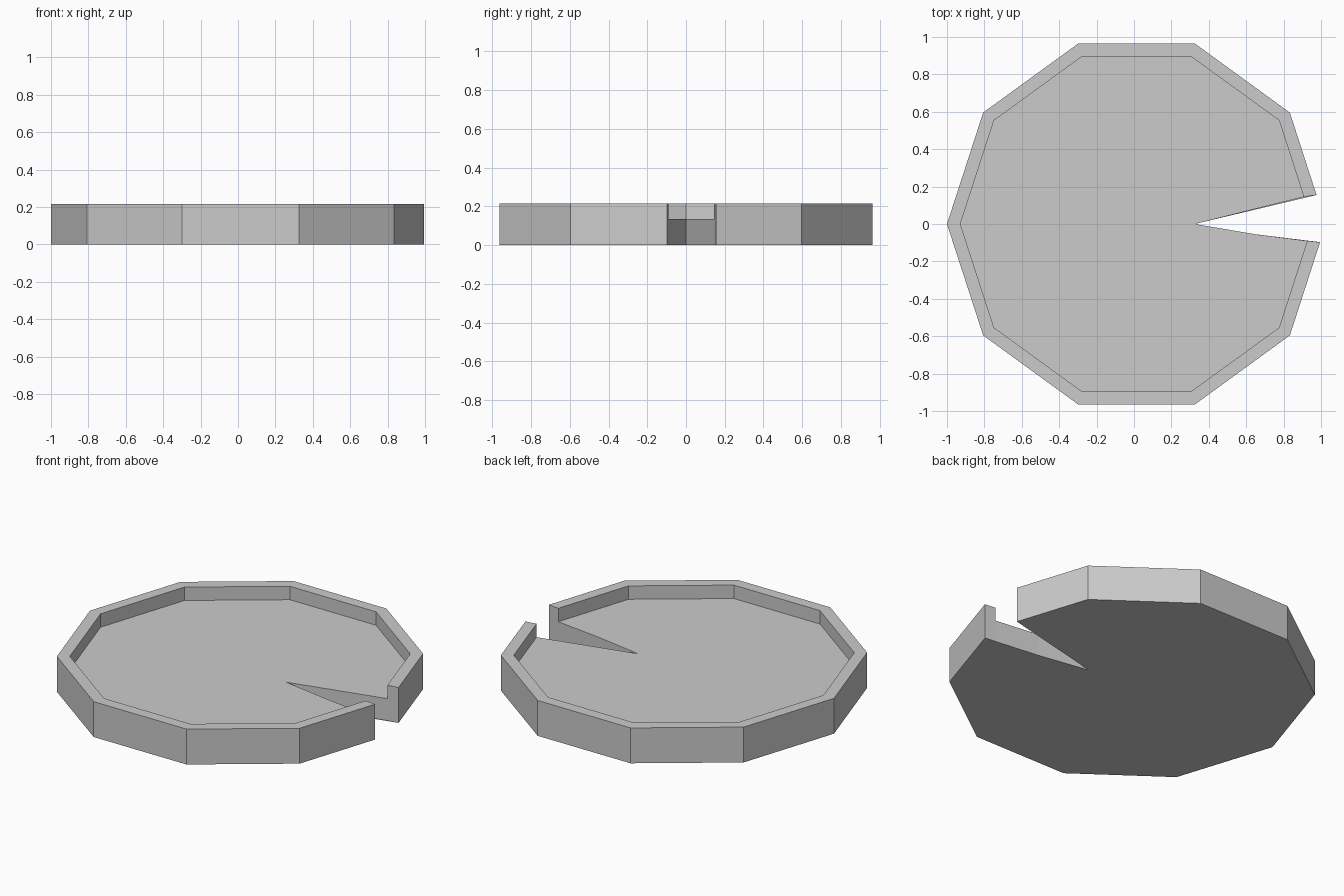
import bpy, bmesh
from math import cos, sin, pi

if "Cube" in bpy.data.objects:
    bpy.data.objects.remove(bpy.data.objects["Cube"])

CX, R_OUT, R_IN = 0.0135, 1.0135, 0.942
H_RIM, H_FLOOR = 0.216, 0.134


def arc(radius, start, end):
    """Open decagon outline, running from one side of the notch to the other."""
    mid = [(CX + radius * cos(i * pi / 5), radius * sin(i * pi / 5)) for i in range(1, 10)]
    return [start] + mid + [end]


outer = arc(R_OUT, (0.976, 0.155), (0.995, -0.097))
inner = arc(R_IN, (0.908, 0.145), (0.926, -0.09))
notch = [(0.65, -0.055), (0.325, 0.0)]

bm = bmesh.new()


def ring(points, z):
    return [bm.verts.new((x, y, z)) for x, y in points]


def strip(a, b):
    for i in range(len(a) - 1):
        bm.faces.new((a[i], a[i + 1], b[i + 1], b[i]))


out_low, out_top = ring(outer, 0), ring(outer, H_RIM)
in_top, in_floor = ring(inner, H_RIM), ring(inner, H_FLOOR)
notch_low, notch_floor = ring(notch, 0), ring(notch, H_FLOOR)

# outer wall, rim top, inner wall
strip(out_low, out_top)
strip(out_top, in_top)
strip(in_top, in_floor)

# underside and recessed floor
bm.faces.new(out_low + notch_low)
bm.faces.new(in_floor + notch_floor)

# notch sides: rim ends joined to the cut through the floor
in_low = ring([inner[0], inner[-1]], 0)
for end, low in ((0, in_low[0]), (-1, in_low[1])):
    bm.faces.new((out_low[end], out_top[end], in_top[end], in_floor[end], low))
strip([in_floor[-1]] + notch_floor + [in_floor[0]],
      [in_low[1]] + notch_low + [in_low[0]])

bmesh.ops.recalc_face_normals(bm, faces=bm.faces)
# make sure the shell faces outward
if bm.calc_volume(signed=True) < 0:
    bmesh.ops.reverse_faces(bm, faces=bm.faces)

mesh = bpy.data.meshes.new("lily_pad")
bm.to_mesh(mesh)
bm.free()
bpy.context.collection.objects.link(bpy.data.objects.new("lily_pad", mesh))
